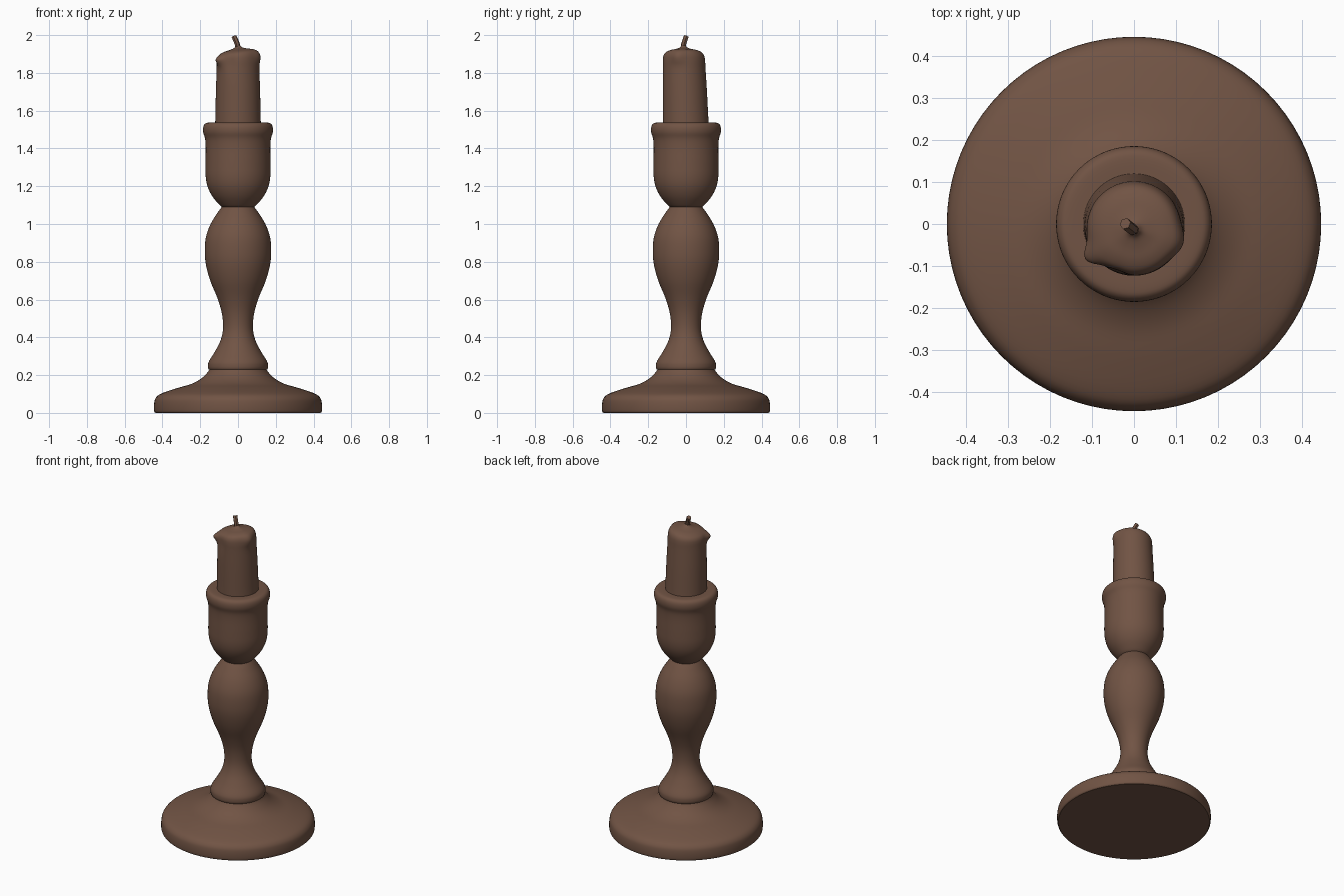
import bpy, bmesh, math
from mathutils import Vector

if "Cube" in bpy.data.objects:
    bpy.data.objects.remove(bpy.data.objects["Cube"])

brown = bpy.data.materials.new("dark brown")
brown.diffuse_color = (0.165, 0.088, 0.058, 1)
brown.use_nodes = True
brown.node_tree.nodes["Principled BSDF"].inputs["Base Color"].default_value = brown.diffuse_color


def spline(pts, n=4):
    """Smooth curve through a few (radius, height) points."""
    v = [Vector(p) for p in pts]
    v = [2 * v[0] - v[1]] + v + [2 * v[-1] - v[-2]]
    out = []
    for i in range(1, len(v) - 2):
        a, b, c, d = v[i - 1:i + 3]
        for k in range(n):
            t = k / n
            out.append(0.5 * (2 * b + (c - a) * t + (2 * a - 5 * b + 4 * c - d) * t * t
                              + (3 * b - a - 3 * c + d) * t ** 3))
    return out + [v[-2]]


def finish(ob, angle=40):
    ob.data.materials.append(brown)
    bpy.ops.object.select_all(action='DESELECT')
    ob.select_set(True)
    bpy.context.view_layer.objects.active = ob
    bpy.ops.object.shade_smooth_by_angle(angle=math.radians(angle))


def lathe(name, pts, shape=None, segs=80):
    """Closed turned solid; shape(r, z, angle) may distort the round section."""
    shape = shape or (lambda r, z, a: (r * math.cos(a), r * math.sin(a), z))
    bm = bmesh.new()
    rings = [[bm.verts.new(shape(p[0], p[1], 2 * math.pi * i / segs)) for i in range(segs)]
             for p in spline(pts)]
    for lo, hi in zip(rings, rings[1:]):
        for i in range(segs):
            j = (i + 1) % segs
            bm.faces.new((lo[i], lo[j], hi[j], hi[i]))
    bm.faces.new(rings[0][::-1])
    bm.faces.new(rings[-1])
    bmesh.ops.recalc_face_normals(bm, faces=bm.faces)
    me = bpy.data.meshes.new(name)
    bm.to_mesh(me)
    bm.free()
    ob = bpy.data.objects.new(name, me)
    bpy.context.collection.objects.link(ob)
    finish(ob)


# Turned holder: foot, stem and cup
lathe("foot", [(.437, 0), (.444, .01), (.444, .05), (.435, .08), (.405, .103), (.32, .132),
               (.25, .152), (.2, .178), (.165, .21), (.148, .235)])
lathe("stem", [(.145, .225), (.156, .232), (.159, .25), (.153, .275), (.122, .325), (.092, .385),
               (.079, .45), (.086, .53), (.11, .61), (.147, .7), (.169, .78), (.176, .85),
               (.17, .93), (.145, 1.0), (.108, 1.06), (.082, 1.095)])
lathe("cup", [(.082, 1.088), (.1, 1.103), (.135, 1.145), (.16, 1.195), (.171, 1.25), (.172, 1.32),
              (.171, 1.4), (.174, 1.45), (.184, 1.485), (.184, 1.512), (.175, 1.53), (.155, 1.537),
              (.1, 1.537)])


# Candle: leans slightly forward, with two wax drips at the top edge
def wax(r, z, a):
    def bump(deg, width, height, zc, tall):
        d = (math.degrees(a) - deg + 180) % 360 - 180
        return height * math.exp(-(d / width) ** 2 - ((z - zc) / tall) ** 2)
    r += bump(212, 13, .025, 1.872, .03) + bump(-17, 18, .012, 1.885, .035)
    r -= bump(250, 14, .006, 1.86, .06)
    up = max(0, (z - 1.5) / .4)
    x, y = r * math.cos(a), r * math.sin(a)
    tilt = .1 * x * min(1, max(0, (z - 1.86) / .05))
    return x, y - .012 * up, z + tilt


lathe("candle", [(.122, 1.5), (.12, 1.56), (.117, 1.7), (.113, 1.82), (.112, 1.865), (.108, 1.89),
                 (.097, 1.907), (.075, 1.918), (.045, 1.925), (.022, 1.933), (.01, 1.945)], wax)

# Bent wick
cu = bpy.data.curves.new("wick", 'CURVE')
cu.dimensions = '3D'
cu.bevel_depth = .014
cu.bevel_resolution = 1
cu.use_fill_caps = True
path = [(0, -.014, 1.92), (-.003, -.013, 1.95), (-.011, -.007, 1.97), (-.021, .001, 1.993)]
sp = cu.splines.new('POLY')
sp.points.add(len(path) - 1)
for p, co in zip(sp.points, path):
    p.co = (*co, 1)
wick = bpy.data.objects.new("wick", cu)
bpy.context.collection.objects.link(wick)
bpy.ops.object.select_all(action='DESELECT')
wick.select_set(True)
bpy.context.view_layer.objects.active = wick
bpy.ops.object.convert(target='MESH')
finish(bpy.context.view_layer.objects.active, 50)
